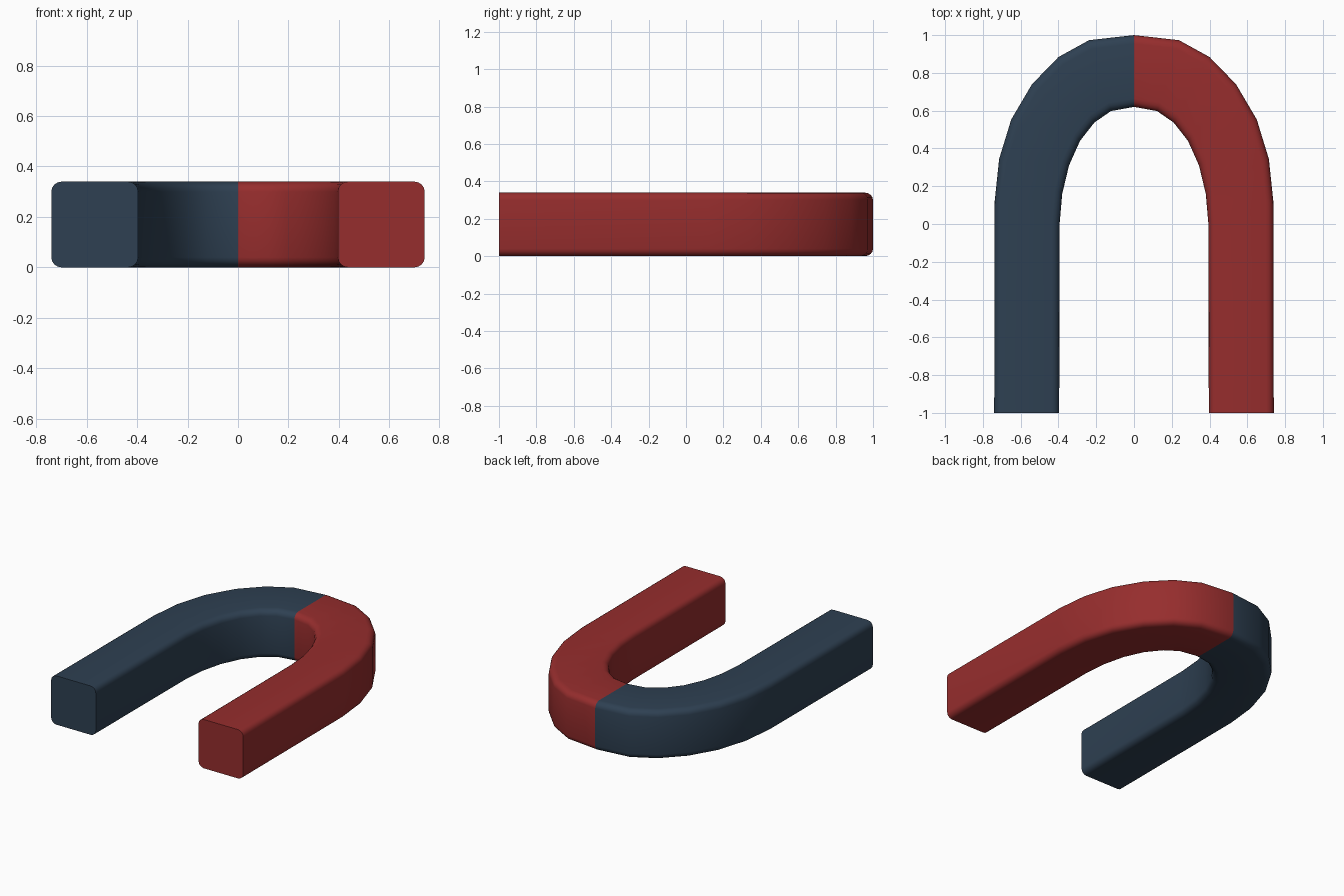
import bpy, bmesh, math

if "Cube" in bpy.data.objects:
    bpy.data.objects.remove(bpy.data.objects["Cube"])

HEIGHT, RADIUS, STEPS = 0.34, 0.04, 4


def srgb(c):
    c /= 255
    return c / 12.92 if c <= 0.04045 else ((c + 0.055) / 1.055) ** 2.4


def material(name, rgb):
    m = bpy.data.materials.new(name)
    m.diffuse_color = (*[srgb(c) for c in rgb], 1)
    m.use_nodes = True
    m.node_tree.nodes["Principled BSDF"].inputs["Base Color"].default_value = m.diffuse_color
    return m


# Right half of the horseshoe: (outer point, inner point) from crown to tip
half = [
    ((0, 1), (0, 0.62)),
    ((0.238, 0.973), (0.122, 0.598)),
    ((0.40, 0.884), (0.21, 0.537)),
    ((0.54, 0.74), (0.286, 0.44)),
    ((0.65, 0.553), (0.344, 0.31)),
    ((0.714, 0.344), (0.38, 0.16)),
    ((0.738, 0.116), (0.394, 0)),
    ((0.74, -1), (0.396, -1)),
]
mirrored = [((-o[0], o[1]), (-i[0], i[1])) for o, i in reversed(half[1:])]
stations = mirrored + half

# Rounded-square cross-section: (fraction across from inner to outer, height)
section = []
for k in range(4):
    cx = HEIGHT - RADIUS if k in (0, 3) else RADIUS
    cz = HEIGHT - RADIUS if k in (0, 1) else RADIUS
    for s in range(STEPS + 1):
        a = math.pi / 2 * (k + s / STEPS)
        section.append(((cx + RADIUS * math.cos(a)) / HEIGHT, cz + RADIUS * math.sin(a)))

# Sweep the section along the horseshoe and cap the two poles
bm = bmesh.new()
rings = [[bm.verts.new((i[0] + (o[0] - i[0]) * u, i[1] + (o[1] - i[1]) * u, z))
          for u, z in section] for o, i in stations]
n = len(section)
for a, b in zip(rings, rings[1:]):
    for j in range(n):
        k = (j + 1) % n
        bm.faces.new((a[j], a[k], b[k], b[j]))
bm.faces.new(rings[0])
bm.faces.new(rings[-1])
bmesh.ops.recalc_face_normals(bm, faces=bm.faces)

# Red pole on the right, navy pole on the left
for f in bm.faces:
    f.material_index = 0 if f.calc_center_median().x > 0 else 1

mesh = bpy.data.meshes.new("horseshoe_magnet")
bm.to_mesh(mesh)
bm.free()
mesh.materials.append(material("red", (150, 45, 45)))
mesh.materials.append(material("navy", (46, 64, 82)))
obj = bpy.data.objects.new("horseshoe_magnet", mesh)
bpy.context.collection.objects.link(obj)
bpy.context.view_layer.objects.active = obj
obj.select_set(True)
bpy.ops.object.shade_smooth_by_angle(angle=math.radians(35))
